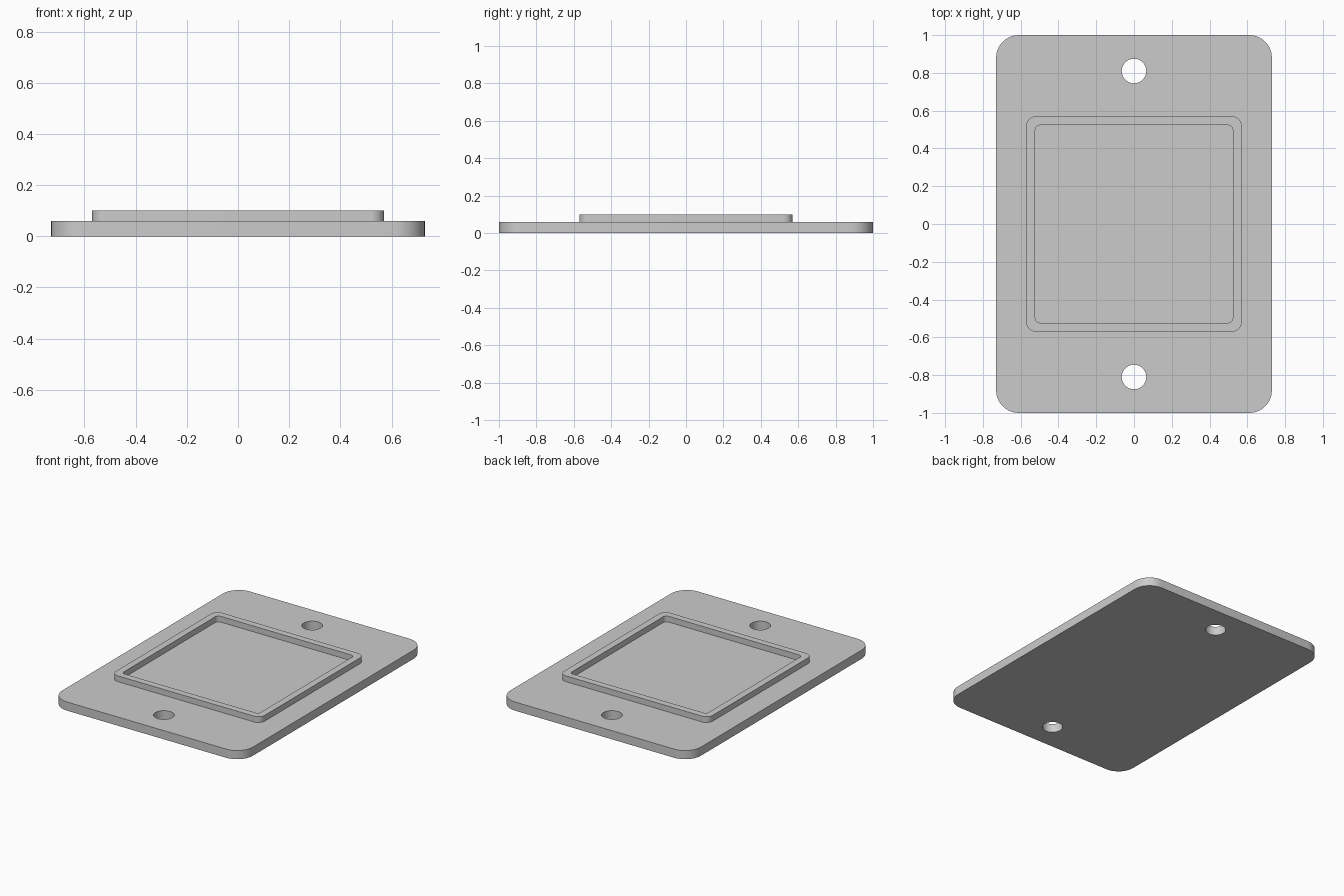
import bpy
import bmesh
from math import cos, sin, pi, radians

default = bpy.data.objects.get("Cube")
if default:
    bpy.data.objects.remove(default, do_unlink=True)

grey = bpy.data.materials.new("light_grey")
grey.use_nodes = True
grey.diffuse_color = (0.6, 0.6, 0.6, 1)
grey.node_tree.nodes["Principled BSDF"].inputs["Base Color"].default_value = (0.6, 0.6, 0.6, 1)


def rounded_rect(half_x, half_y, radius, steps=10):
    """Outline of a rectangle with round corners."""
    points = []
    for corner, (sx, sy) in enumerate([(1, 1), (-1, 1), (-1, -1), (1, -1)]):
        for i in range(steps + 1):
            a = (corner + i / steps) * pi / 2
            points.append((sx * (half_x - radius) + radius * cos(a),
                           sy * (half_y - radius) + radius * sin(a)))
    return points


def circle(y, radius, steps=48):
    return [(radius * cos(2 * pi * i / steps), y + radius * sin(2 * pi * i / steps))
            for i in range(steps)]


def slab(name, outlines, bottom, top):
    """Solid between two heights; outlines after the first are holes."""
    curve = bpy.data.curves.new(name, "CURVE")
    curve.dimensions = "2D"
    curve.fill_mode = "BOTH"
    curve.extrude = (top - bottom) / 2
    for points in outlines:
        spline = curve.splines.new("POLY")
        spline.points.add(len(points) - 1)
        for p, (x, y) in zip(spline.points, points):
            p.co = (x, y, 0, 1)
        spline.use_cyclic_u = True
    obj = bpy.data.objects.new(name, curve)
    bpy.context.collection.objects.link(obj)
    bpy.ops.object.select_all(action="DESELECT")
    obj.select_set(True)
    bpy.context.view_layer.objects.active = obj
    bpy.ops.object.convert(target="MESH")
    obj = bpy.context.view_layer.objects.active

    # Weld caps to walls and set the height
    bm = bmesh.new()
    bm.from_mesh(obj.data)
    bmesh.ops.remove_doubles(bm, verts=bm.verts, dist=0.0001)
    bmesh.ops.translate(bm, verts=bm.verts, vec=(0, 0, (top + bottom) / 2))
    bmesh.ops.recalc_face_normals(bm, faces=bm.faces)
    bm.to_mesh(obj.data)
    bm.free()
    obj.data.materials.clear()
    obj.data.materials.append(grey)
    bpy.ops.object.shade_smooth_by_angle(angle=radians(30))
    return obj


# Base plate with two screw holes
slab("base_plate",
     [rounded_rect(0.73, 1.0, 0.12), circle(0.81, 0.065), circle(-0.81, 0.065)],
     0, 0.06)

# Raised square rim around the recess
slab("raised_rim",
     [rounded_rect(0.57, 0.57, 0.05), rounded_rect(0.523, 0.523, 0.025)],
     0.06, 0.10)
